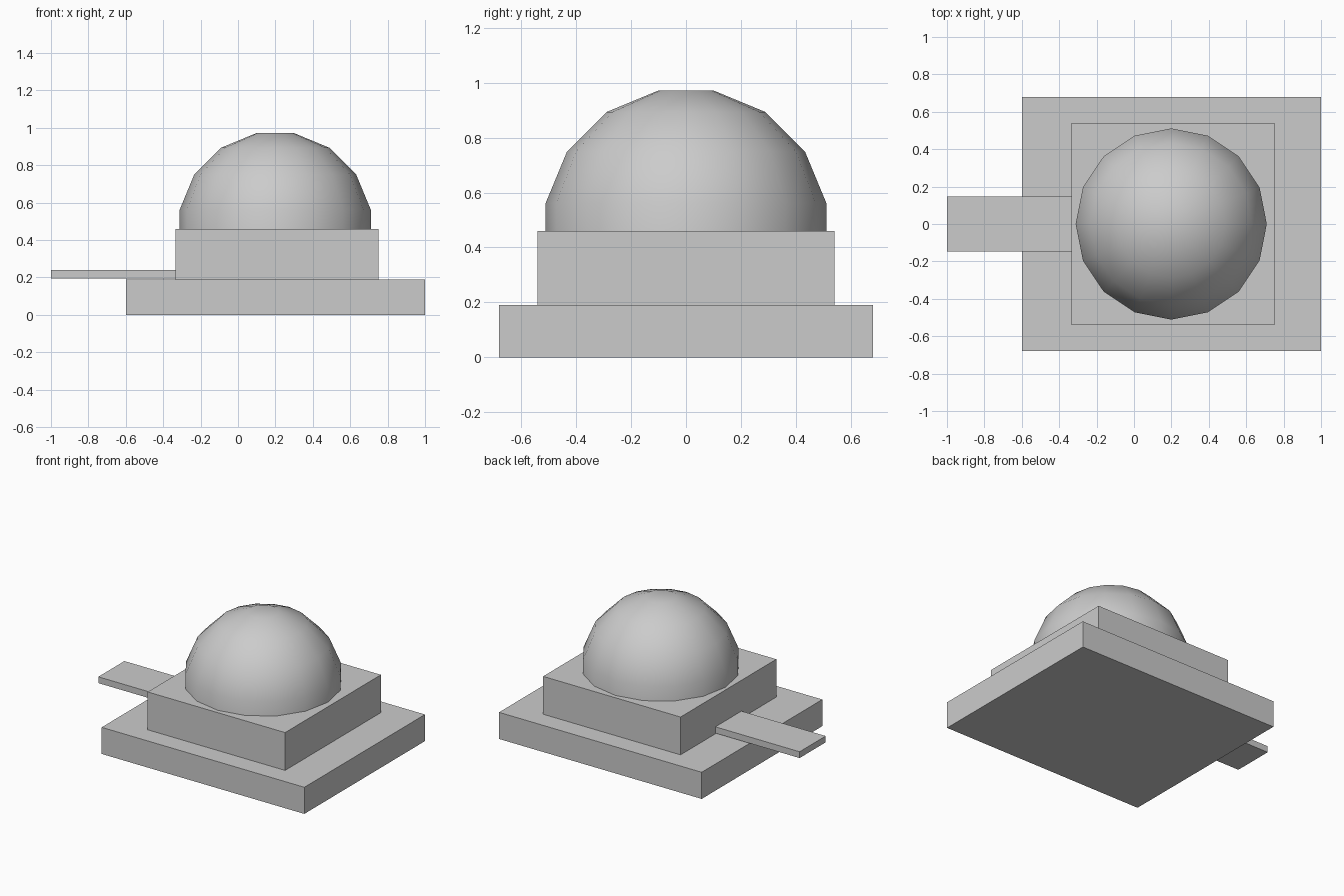
import bpy
import bmesh
import math

cube = bpy.data.objects.get("Cube")
if cube:
    bpy.data.objects.remove(cube, do_unlink=True)

grey = bpy.data.materials.new("plain_grey")
grey.use_nodes = True
grey.diffuse_color = (0.6, 0.6, 0.6, 1)
grey.node_tree.nodes["Principled BSDF"].inputs["Base Color"].default_value = (0.6, 0.6, 0.6, 1)


def add_object(name, bm):
    bmesh.ops.recalc_face_normals(bm, faces=bm.faces)
    mesh = bpy.data.meshes.new(name)
    bm.to_mesh(mesh)
    bm.free()
    mesh.materials.append(grey)
    obj = bpy.data.objects.new(name, mesh)
    bpy.context.collection.objects.link(obj)
    return obj


def add_block(name, x_range, half_depth, z_range):
    bm = bmesh.new()
    bmesh.ops.create_cube(bm, size=1)
    for v in bm.verts:
        v.co.x = x_range[v.co.x > 0]
        v.co.y = math.copysign(half_depth, v.co.y)
        v.co.z = z_range[v.co.z > 0]
    return add_object(name, bm)


# Stepped base and the flat tongue at the side
add_block("base_slab", (-0.6, 1.0), 0.68, (0, 0.19))
add_block("upper_block", (-0.335, 0.75), 0.54, (0.19, 0.46))
add_block("side_tongue", (-1.0, -0.3), 0.147, (0.195, 0.24))

# Faceted dome with a small flat crown, its lowest ring sunk in the block
SIDES, RADIUS, CENTRE_X, CENTRE_Z = 16, 0.521, 0.199, 0.46
bm = bmesh.new()
rings = []
for step in range(5):
    polar = math.pi * (step + 0.5) / 8
    r, z = RADIUS * math.sin(polar), CENTRE_Z + RADIUS * math.cos(polar)
    rings.append([bm.verts.new((CENTRE_X + r * math.cos(math.tau * i / SIDES),
                                r * math.sin(math.tau * i / SIDES), z))
                  for i in range(SIDES)])
for upper, lower in zip(rings, rings[1:]):
    for i in range(SIDES):
        j = (i + 1) % SIDES
        bm.faces.new((upper[i], lower[i], lower[j], upper[j]))
bm.faces.new(rings[0])
bm.faces.new(rings[-1])
dome = add_object("dome", bm)

bpy.ops.object.select_all(action="DESELECT")
dome.select_set(True)
bpy.context.view_layer.objects.active = dome
bpy.ops.object.shade_smooth_by_angle(angle=math.radians(40))
